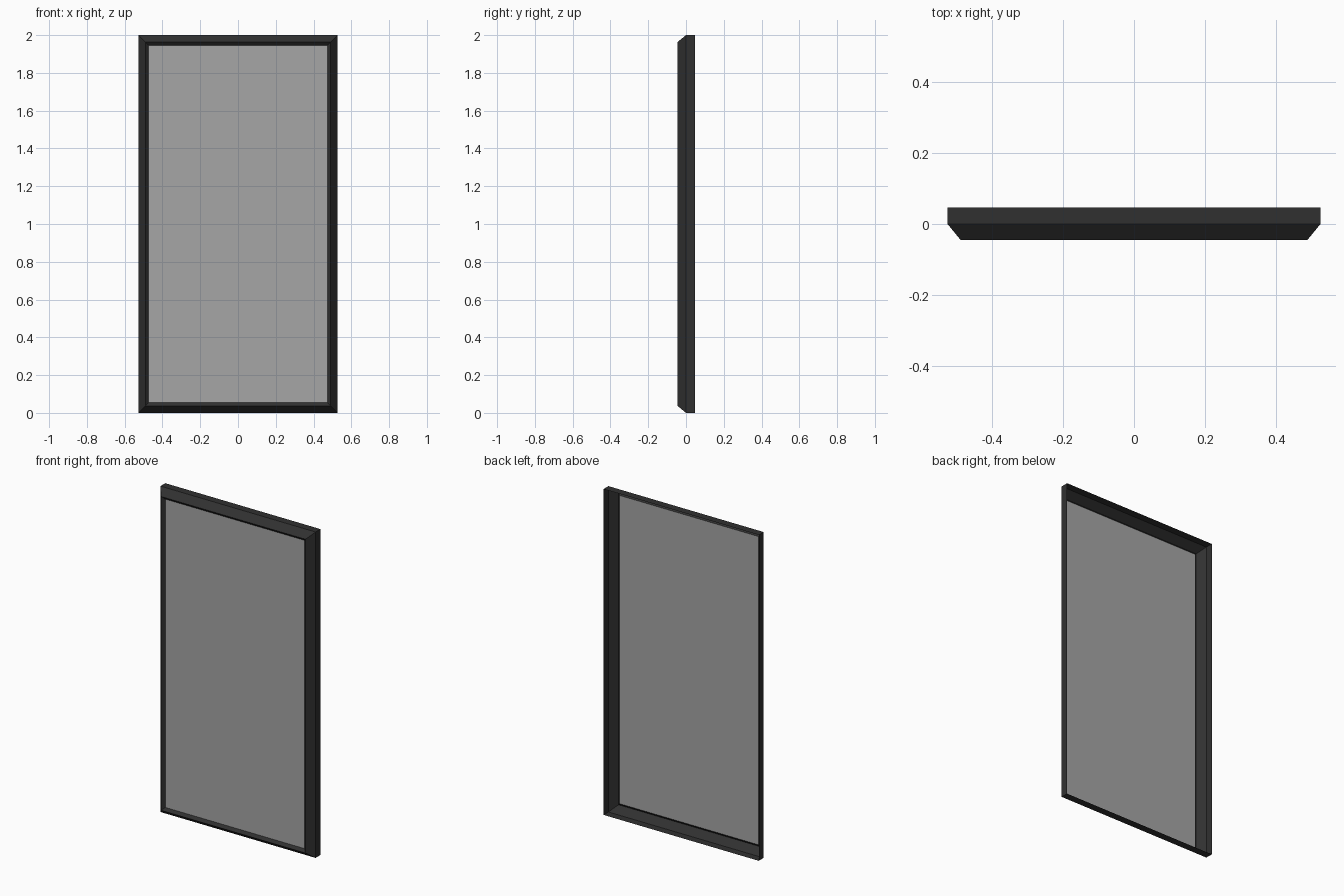
import bpy, bmesh

if "Cube" in bpy.data.objects:
    bpy.data.objects.remove(bpy.data.objects["Cube"])

def material(name, rgb, alpha=1.0):
    m = bpy.data.materials.new(name)
    m.diffuse_color = (*rgb, alpha)
    m.use_nodes = True
    m.node_tree.nodes["Principled BSDF"].inputs["Base Color"].default_value = m.diffuse_color
    return m

dark = material("dark frame", (0.03, 0.03, 0.03))
glass = material("grey glass", (0.38, 0.38, 0.38), 0.55)

HALF_W, HEIGHT = 0.527, 2.0

def ring(bm, inset, y):
    """Rectangle of four vertices, inset from the outer outline, at depth y."""
    x, z0, z1 = HALF_W - inset, inset, HEIGHT - inset
    return [bm.verts.new(p) for p in ((-x, y, z0), (x, y, z0), (x, y, z1), (-x, y, z1))]

def add_object(name, bm, mat):
    me = bpy.data.meshes.new(name)
    bm.to_mesh(me)
    bm.free()
    me.materials.append(mat)
    ob = bpy.data.objects.new(name, me)
    bpy.context.collection.objects.link(ob)
    return ob

# Frame: thin moulding, open at the back (side wall, outer bevel, inner lip)
bm = bmesh.new()
profile = [(0.0, 0.047), (0.0, 0.0), (0.037, -0.045), (0.054, -0.03)]
rings = [ring(bm, *p) for p in profile]
for a, b in zip(rings, rings[1:]):
    for i in range(4):
        j = (i + 1) % 4
        bm.faces.new((a[i], a[j], b[j], b[i]))
add_object("window_frame", bm, dark)

# Pane: single sheet held by the inner lip
bm = bmesh.new()
bm.faces.new(ring(bm, 0.054, -0.03))
add_object("glass_pane", bm, glass)
